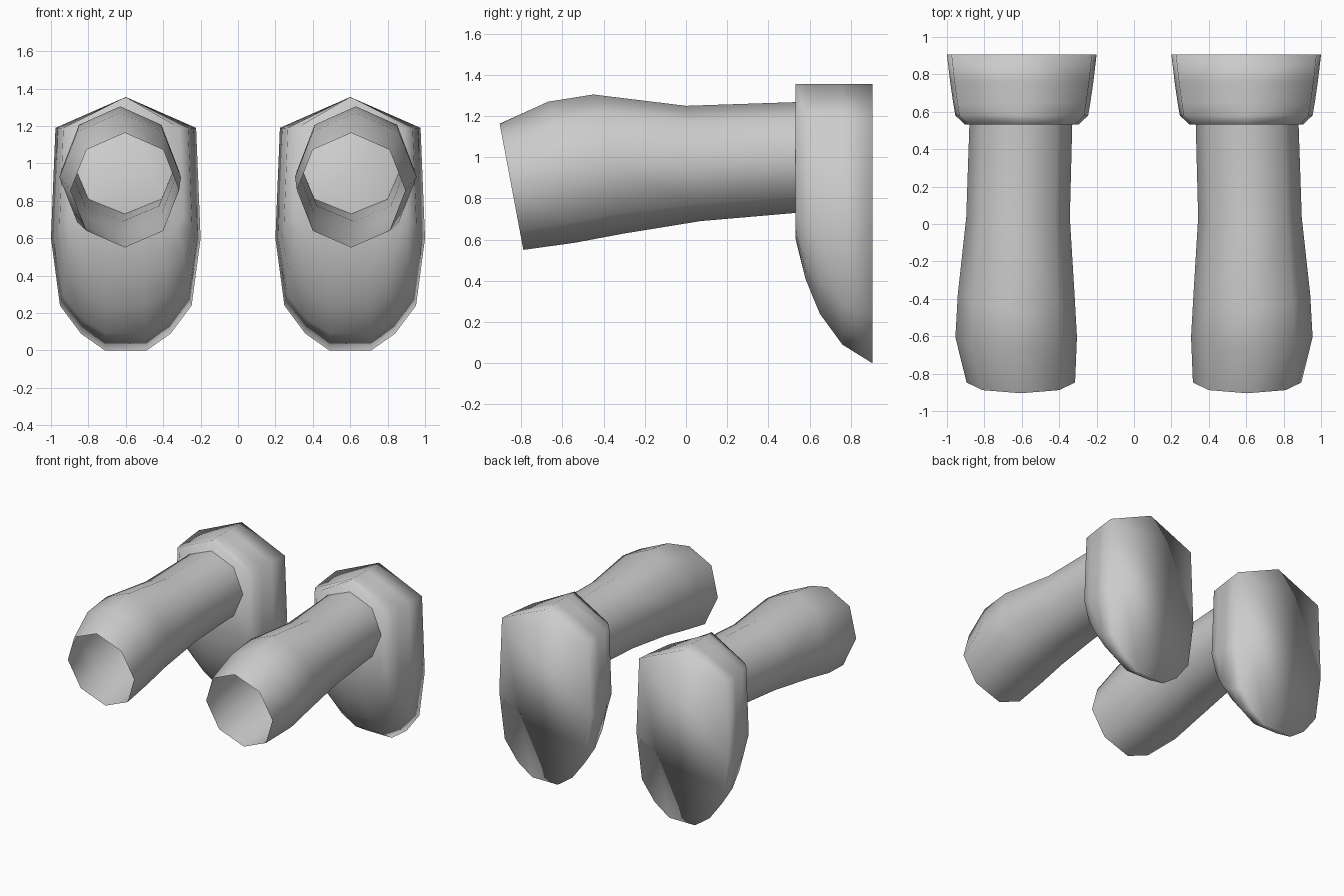
import bpy, bmesh, math

if "Cube" in bpy.data.objects:
    bpy.data.objects.remove(bpy.data.objects["Cube"])

grey = bpy.data.materials.new("light_grey")
grey.diffuse_color = (0.6, 0.6, 0.6, 1)
grey.use_nodes = True
grey.node_tree.nodes["Principled BSDF"].inputs["Base Color"].default_value = grey.diffuse_color


def loft(name, rings, cap_start=False, cap_end=False):
    """Skin a list of equal-length rings into one smooth object."""
    bm = bmesh.new()
    loops = [[bm.verts.new(p) for p in ring] for ring in rings]
    n = len(loops[0])
    for a, b in zip(loops, loops[1:]):
        for i in range(n):
            j = (i + 1) % n
            bm.faces.new((a[i], a[j], b[j], b[i]))
    if cap_start:
        bm.faces.new(loops[0][::-1])
    if cap_end:
        bm.faces.new(loops[-1])
    bmesh.ops.recalc_face_normals(bm, faces=bm.faces)
    me = bpy.data.meshes.new(name)
    bm.to_mesh(me)
    bm.free()
    for p in me.polygons:
        p.use_smooth = True
    me.materials.append(grey)
    ob = bpy.data.objects.new(name, me)
    bpy.context.collection.objects.link(ob)
    return ob


def leg_ring(cx, hw, top, bottom):
    """Tilted octagon through a top (y, z) and a bottom (y, z) point."""
    ring = []
    for i in range(8):
        a = i * math.pi / 4
        t = (1 - math.cos(a)) / 2
        ring.append((cx + hw * math.sin(a),
                     top[0] + (bottom[0] - top[0]) * t,
                     top[1] + (bottom[1] - top[1]) * t))
    return ring


def foot_ring(y, w, widest, bottom):
    """Rounded foot outline with a pointed top, at one depth."""
    half = [(0.94 * w, 1.19), (w, widest)]
    for fx, ft in ((0.88, 0.4), (0.6, 0.15), (0.28, 0)):
        half.append((fx * w, bottom + (widest - bottom) * ft))
    pts = [(0, 1.355)] + half + [(-x, z) for x, z in reversed(half)]
    return [(0.6 + x, y, z) for x, z in pts]


# open trouser-like leg tube: centre x, half width, top, bottom
LEG = [(0.605, 0.29, (-0.905, 1.163), (-0.79, 0.55)),
       (0.63, 0.325, (-0.67, 1.27), (-0.54, 0.585)),
       (0.63, 0.312, (-0.45, 1.305), (-0.30, 0.63)),
       (0.62, 0.277, (0.0, 1.25), (0.07, 0.69)),
       (0.605, 0.275, (0.535, 1.268), (0.535, 0.73))]

# foot depth slices: y, half width, height of widest point, bottom
FOOT = [(0.533, 0.305, 0.72, 0.60),
        (0.58, 0.355, 0.66, 0.41),
        (0.65, 0.367, 0.62, 0.24),
        (0.76, 0.383, 0.60, 0.09),
        (0.905, 0.40, 0.60, 0.0)]

parts = [loft("leg", [leg_ring(*r) for r in LEG]),
         loft("foot", [foot_ring(*r) for r in FOOT], True, True)]

# mirror both parts to the other side
for ob in parts:
    ob.modifiers.new("mirror", 'MIRROR').use_mirror_merge = False
